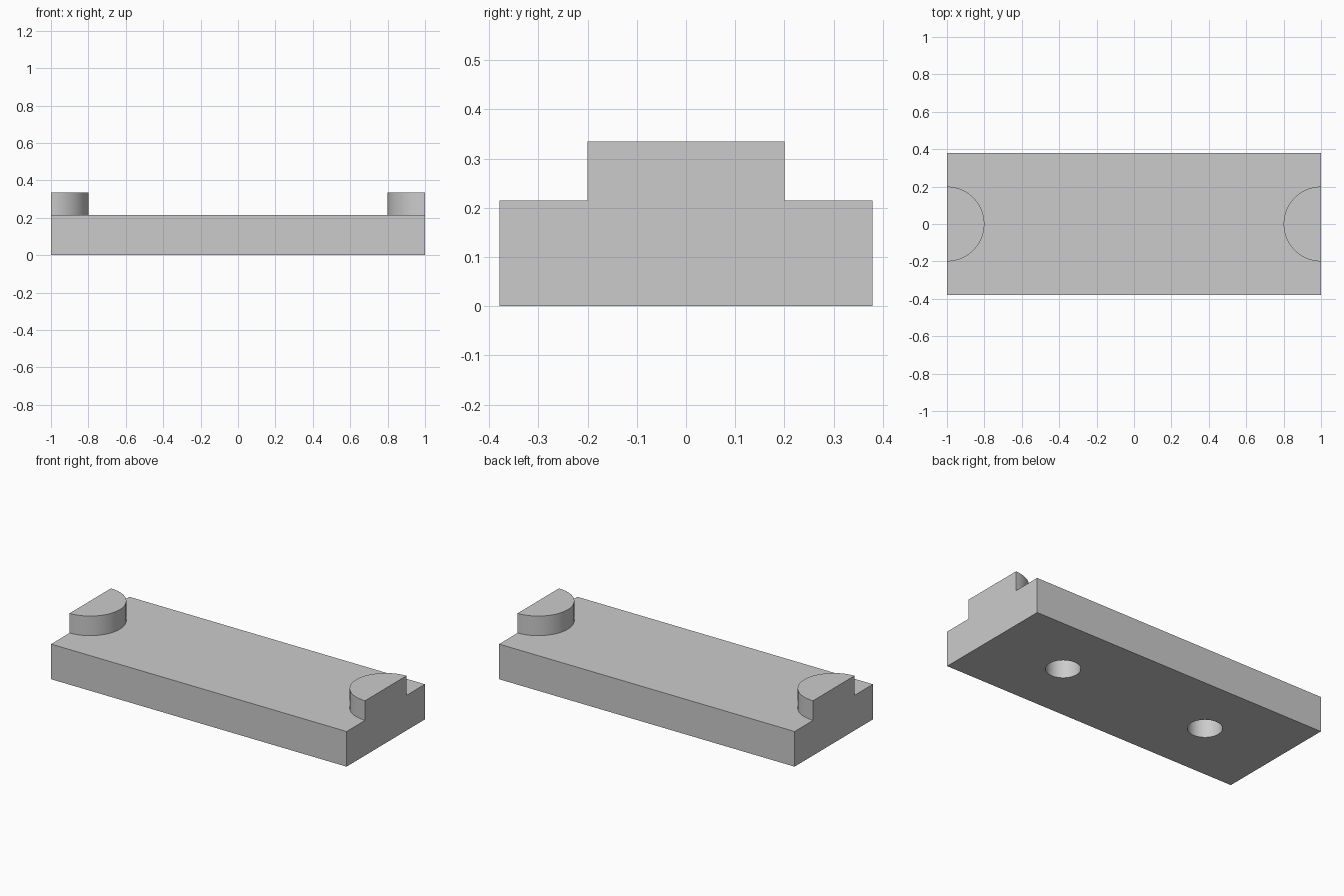
import bpy

LENGTH, WIDTH, THICK, TOP = 2.0, 0.757, 0.215, 0.335
BOSS_R, HOLE_R, HOLE_X, HOLE_DEPTH = 0.2, 0.095, 0.5, 0.16

if "Cube" in bpy.data.objects:
    bpy.data.objects.remove(bpy.data.objects["Cube"], do_unlink=True)

grey = bpy.data.materials.new("light_grey")
grey.use_nodes = True
grey.diffuse_color = (0.6, 0.6, 0.6, 1)
grey.node_tree.nodes["Principled BSDF"].inputs["Base Color"].default_value = (0.6, 0.6, 0.6, 1)


def finish(name):
    ob = bpy.context.object
    ob.name = name
    ob.data.materials.append(grey)
    return ob


def box(name, size, z):
    bpy.ops.mesh.primitive_cube_add(size=1, location=(0, 0, z))
    ob = finish(name)
    ob.scale = size
    bpy.ops.object.transform_apply(location=True, rotation=False, scale=True)
    return ob


def cylinder(name, radius, x, z0, z1):
    bpy.ops.mesh.primitive_cylinder_add(vertices=64, radius=radius, depth=z1 - z0,
                                        location=(x, 0, (z0 + z1) / 2))
    return finish(name)


def combine(target, other, operation):
    mod = target.modifiers.new(operation.lower(), "BOOLEAN")
    mod.operation, mod.solver, mod.object = operation, "EXACT", other
    bpy.context.view_layer.objects.active = target
    bpy.ops.object.modifier_apply(modifier=mod.name)
    bpy.data.objects.remove(other, do_unlink=True)


# Overlong slab, trimmed to length at the end so the bosses are cut flush
plate = box("base_plate", (LENGTH * 1.3, WIDTH, THICK), THICK / 2)

# Round end bosses and blind holes in the underside
for side in (-1, 1):
    combine(plate, cylinder("boss", BOSS_R, side * LENGTH / 2, THICK / 2, TOP), "UNION")
    combine(plate, cylinder("hole", HOLE_R, side * HOLE_X, -0.1, HOLE_DEPTH), "DIFFERENCE")

# Flush end trim
combine(plate, box("trim", (LENGTH, 2, 2), 0), "INTERSECT")

# Smooth curved walls, sharp edges kept
bpy.ops.object.select_all(action="DESELECT")
plate.select_set(True)
bpy.context.view_layer.objects.active = plate
bpy.ops.object.shade_smooth_by_angle()
